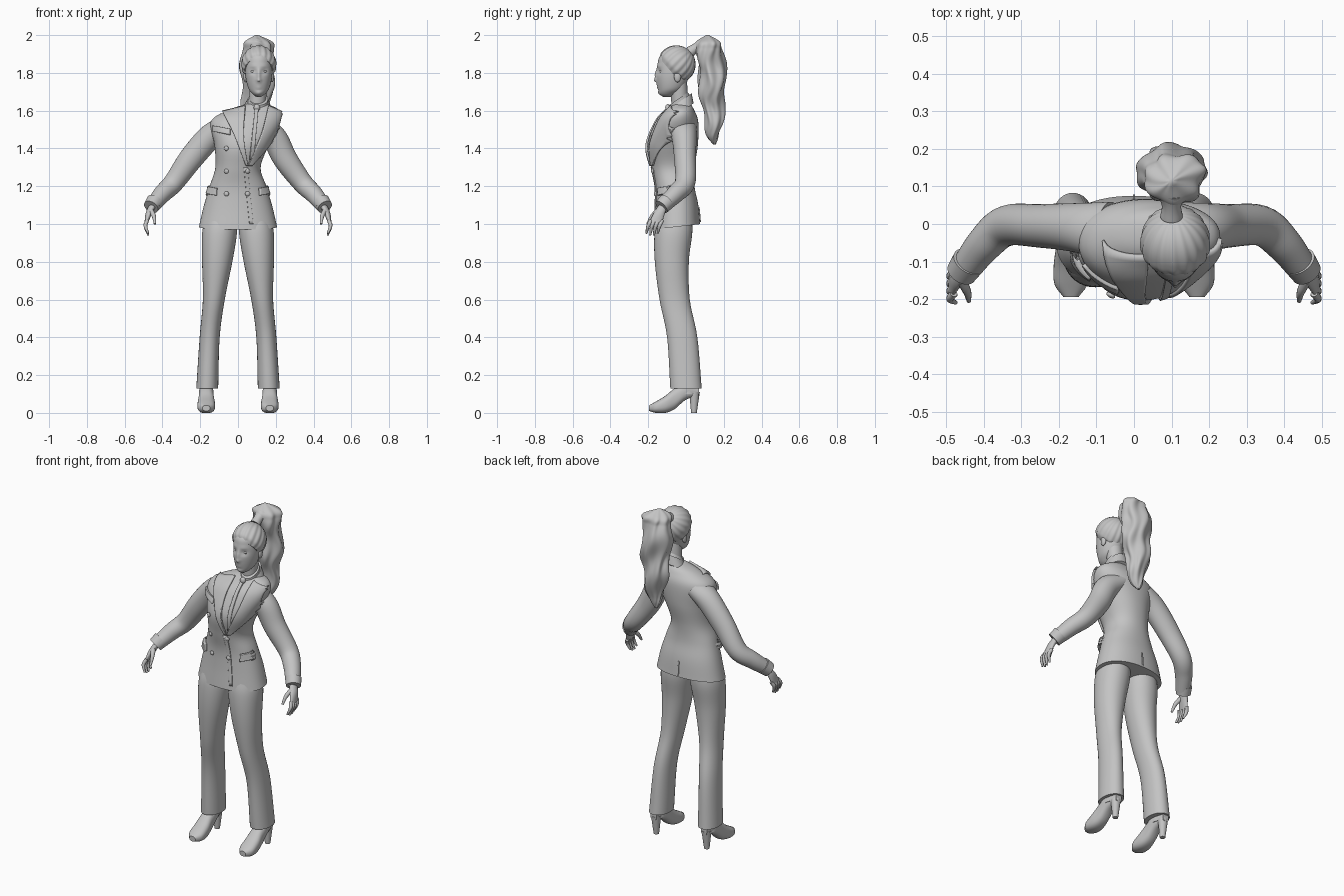
import bpy, bmesh, math
from mathutils import Vector, Matrix
from mathutils.bvhtree import BVHTree

if "Cube" in bpy.data.objects:
    bpy.data.objects.remove(bpy.data.objects["Cube"])

grey = (0.55, 0.55, 0.55, 1)
clay = bpy.data.materials.new("plain_grey")
clay.use_nodes = True
clay.diffuse_color = grey
clay.node_tree.nodes["Principled BSDF"].inputs["Base Color"].default_value = grey
parts = []


def finish(name, bm):
    bmesh.ops.recalc_face_normals(bm, faces=bm.faces)
    mesh = bpy.data.meshes.new(name)
    bm.to_mesh(mesh)
    bm.free()
    mesh.materials.append(clay)
    obj = bpy.data.objects.new(name, mesh)
    bpy.context.collection.objects.link(obj)
    parts.append(obj)
    return obj


def spline(rows, steps=6):
    """Smooth curve through rows of any width."""
    points = [Vector(row) for row in rows]
    before = points[0] * 2 - points[1]
    after = points[-1] * 2 - points[-2]
    points = [before] + points + [after]
    curve = []
    for a, b, c, d in zip(points, points[1:], points[2:], points[3:]):
        for step in range(steps):
            t = step / steps
            slope = (c - a) * t
            square = (a * 2 - b * 5 + c * 4 - d) * t * t
            cube = (b * 3 - a - c * 3 + d) * t * t * t
            curve.append(b + (slope + square + cube) / 2)
    return curve + [points[-2]]


def loft(name, rows, sides=32, power=2, axis="Z", warp=None, ripple=(0, 0, 0)):
    """Skin over rings (x, y, z, radius, radius) set flat, upright or across the path."""
    rows = spline([row if len(row) == 5 else (*row, row[-1]) for row in rows])
    bm = bmesh.new()
    rings = []
    count, amount, twist = ripple
    for i, row in enumerate(rows):
        across, along = Vector((1, 0, 0)), Vector((0, 1, 0))
        if axis == "Y":
            along = Vector((0, 0, 1))
        elif axis == "PATH":
            tangent = rows[min(i + 1, len(rows) - 1)] - rows[max(i - 1, 0)]
            turn = tangent.to_3d().to_track_quat('Z', 'Y')
            across, along = turn @ across, turn @ along
        ring = []
        for j in range(sides):
            angle = math.tau * j / sides
            grow = 1 + amount * math.sin(count * angle + twist * i)
            c, s = math.cos(angle), math.sin(angle)
            c = math.copysign(abs(c) ** (2 / power), c) * grow
            s = math.copysign(abs(s) ** (2 / power), s) * grow
            point = row.to_3d() + across * c * row[3] + along * s * row[4]
            if warp:
                warp(point)
            ring.append(bm.verts.new(point))
        rings.append(ring)
    for low, high in zip(rings, rings[1:]):
        for j in range(sides):
            bm.faces.new((low[j - 1], low[j], high[j], high[j - 1]))
    bm.faces.new(rings[0])
    bm.faces.new(rings[-1])
    return finish(name, bm)


def blob(name, location, scale, rotation=None):
    bm = bmesh.new()
    matrix = Matrix.LocRotScale(Vector(location), rotation, Vector(scale))
    bmesh.ops.create_uvsphere(bm, u_segments=20, v_segments=12, radius=1, matrix=matrix)
    return finish(name, bm)


# Jacket body, leaning to the left, with the hem higher at the back
def raise_back_hem(point):
    point.z += max(0, 1.1 - point.z) * (point.y + .05)


jacket = loft("jacket_body", [
    (0, -.05, .985, .207, .125), (0, -.05, 1.1, .18, .115), (0, -.06, 1.2, .15, .105),
    (0, -.07, 1.3, .12, .115), (.02, -.07, 1.42, .145, .133), (.04, -.045, 1.54, .185, .11),
    (.08, -.03, 1.6, .14, .075), (.1, -.025, 1.635, .06, .05)],
    sides=64, power=2.2, warp=raise_back_hem)
tree = BVHTree.FromPolygons([vertex.co for vertex in jacket.data.vertices],
                            [face.vertices for face in jacket.data.polygons])


def on_jacket(x, z, lift, facing=-1):
    """Point just above the cloth, and the way the cloth faces there."""
    hit, normal, index, distance = tree.ray_cast(Vector((x, facing, z)), Vector((0, -facing, 0)))
    if hit is None:
        hit, normal, index, distance = tree.find_nearest(Vector((x, facing / 10, z)))
    return hit + normal * lift, normal


def panel(name, edge, other_edge, thickness=.01, facing=-1, columns=12):
    """Cloth panel between two (x, z) edges, laid on the jacket."""
    bm = bmesh.new()
    grid = []
    for start, end in zip(spline(edge, steps=16), spline(other_edge, steps=16)):
        spots = [start.lerp(end, j / columns) for j in range(columns + 1)]
        grid.append([bm.verts.new(on_jacket(*spot, thickness / 3, facing)[0]) for spot in spots])
    for row, following in zip(grid, grid[1:]):
        for j in range(columns):
            bm.faces.new((row[j], row[j + 1], following[j + 1], following[j]))
    solid = finish(name, bm).modifiers.new("thickness", 'SOLIDIFY')
    solid.thickness, solid.offset = thickness, 0


def flap(name, x, z, width, height, rise, thickness):
    """Slanted pocket flap; a negative width runs to the right."""
    panel(name, [(x, z), (x, z - height)],
          [(x + width, z + rise), (x + width, z + rise - height)], thickness)


# Lapels, tie, front edge and back vent
panel("right_lapel", [(.04, 1.62), (.03, 1.47), (.05, 1.31)],
      [(-.08, 1.59), (-.02, 1.47), (.04, 1.31)], thickness=.014)
panel("left_lapel", [(.16, 1.62), (.12, 1.47), (.05, 1.31)],
      [(.23, 1.59), (.18, 1.45), (.07, 1.31)], thickness=.014)
panel("tie", [(.09, 1.62), (.06, 1.34)], [(.11, 1.62), (.08, 1.34)])
panel("front_edge", [(.03, 1.3), (.06, 1)], [(.05, 1.3), (.08, 1)], thickness=.006)
panel("back_vent", [(-.003, 1.09), (-.003, 1.01)], [(.003, 1.09), (.003, 1.01)], thickness=.006, facing=1)

# Pockets and two columns of buttons
for side in (-1, 1):
    flap("hip_pocket_flap", side * .11, 1.19, side * .06, .04, rise=.01, thickness=.02)
flap("right_breast_pocket", -.04, 1.5, -.09, .03, rise=.02, thickness=.012)
flap("left_breast_pocket", .17, 1.5, .04, .03, rise=.02, thickness=.012)
for height, left_x in ((1.16, .05), (1.28, .05), (1.4, .13)):
    for x in (-.06, left_x):
        spot, normal = on_jacket(x, height, lift=.004)
        blob("jacket_button", spot, (.013, .013, .007), normal.to_track_quat('Z', 'Y'))


# Neck and collars, high at the nape
def raise_nape(point):
    point.z += (point.y + .03) * .7


loft("neck", [(.1, -.03, 1.6, .045), (.11, -.04, 1.76, .045)])
loft("jacket_collar", [(.1, -.03, 1.59, .085, .07), (.105, -.03, 1.65, .057, .06)], warp=raise_nape)
loft("shirt_collar", [(.1, -.03, 1.62, .06), (.11, -.04, 1.67, .05)], warp=raise_nape)
blob("tie_knot", (.1, -.096, 1.615), (.017, .014, .02))

# Head with modelled features: (side offset, height above chin, width, height, depth)
middle, chin = .11, 1.68
features = {
    "nose_bridge": (0, .11, .01, .025, -.01),
    "nose_tip": (0, .08, .014, .01, -.014),
    "eye_socket": (.03, .13, .018, .012, .011),
    "upper_lip": (0, .055, .02, .005, -.006),
    "lower_lip": (0, .042, .017, .005, -.006),
    "chin": (0, .012, .018, .012, -.005),
    "brow": (.03, .155, .02, .006, -.004),
}


def sculpt_face(point):
    if point.y < -.07:
        aside, height = abs(point.x - middle), point.z - chin
        for offset, level, width, spread, depth in features.values():
            reach = ((aside - offset) / width) ** 2 + ((height - level) / spread) ** 2
            point.y += depth * math.exp(-reach)


skull = [(-.1, -.008, .01, .02), (-.095, .01, .035, .045), (-.08, .04, .056, .068), (-.07, .1, .07, .086),
         (-.06, .17, .073, .09), (-.055, .21, .066, .082), (-.05, .25, .03, .04)]
loft("head", [(middle, y, chin + height, wide, deep) for y, height, wide, deep in skull],
     sides=96, warp=sculpt_face)
for side in (-1, 1):
    blob("eye", (middle + side * .03, -.129, chin + .128), (.014, .012, .008))
    blob("ear", (middle + side * .07, -.045, chin + .1), (.011, .018, .03))

# Hair swept back from a tucked hairline to the tie
centre, pole = Vector((middle, -.05, 1.845)), Vector((0, .75, .66))
cap = []
for i in range(9):
    angle = math.radians(118 - 14 * i)
    radius = math.sin(angle) * (.1 if i else .092)
    cap.append((*(centre + pole * math.cos(angle) / 10), radius * .92, radius))
loft("swept_hair", cap, sides=128, axis="PATH", ripple=(17, .02, .06))
loft("hair_tie", [(.1, .02, 1.91, .03), (.1, .05, 1.93, .026), (.1, .08, 1.94, .04)], axis="PATH")


# Wavy ponytail, full at the top and thinning to a point
def wave(point):
    point.x += math.sin(point.z * 30) / 120 + math.sin(point.y * 60 + point.z * 25) / 200
    point.y += math.sin(point.z * 27 + point.x * 25) / 110


locks = []
for i in range(17):
    t = i / 16
    radius = max(.008, .13 * t ** .2 * (1 - t) ** .5)
    locks.append((.1, .115 + .035 * math.sqrt(t), 2 - .58 * t, radius, radius * .84))
loft("ponytail", locks, sides=96, warp=wave, ripple=(7, .06, .08))

# Limbs, built once for each side
lean = .02
for side in (-1, 1):
    loft("sleeve", [(lean + side * .09, -.02, 1.52, .08, .055), (lean + side * .17, -.01, 1.46, .066),
                    (side * .25, -.005, 1.345, .058, .064), (side * .34, -.005, 1.22, .054),
                    (side * .4, -.055, 1.16, .048), (side * .45, -.12, 1.1, .04)], axis="PATH")
    loft("sleeve_cuff", [(side * .44, -.1, 1.12, .045), (side * .46, -.13, 1.09, .041)], axis="PATH")

    # Hand with the fingers in a row from front to back
    loft("palm", [(side * .45, -.12, 1.1, .02, .024), (side * .47, -.14, 1.06, .018, .03),
                  (side * .485, -.16, 1.01, .01, .034)])
    for i in range(4):
        knuckle = -.185 + i / 50
        tip = .95 if i in (0, 3) else .94
        loft("finger", [(side * .48, knuckle, 1.02, .01), (side * .49, knuckle - .015, .99, .01),
                        (side * .475, knuckle - .025, tip, .005)], sides=12, axis="PATH")
    loft("thumb", [(side * .46, -.15, 1.07, .014), (side * .445, -.18, 1.04, .011),
                   (side * .44, -.205, 1, .006)], sides=12, axis="PATH")

    # Flared trouser leg
    loft("trouser_leg", [(side * .163, 0, .13, .058, .083), (side * .15, -.02, .4, .053, .08),
                         (side * .128, -.06, .6, .058, .08), (side * .11, -.075, .8, .08, .09),
                         (side * .098, -.067, .95, .092, .1), (side * .09, -.06, 1.04, .08, .09)],
         sides=40, power=2.1)

    # Heeled shoe, from (y, bottom, top, half width)
    profile = [(.07, .09, .14, .02), (0, .07, .16, .036), (-.06, .02, .13, .04),
               (-.11, 0, .09, .046), (-.16, 0, .06, .044), (-.195, .01, .04, .02)]
    loft("shoe", [(side * .168, y, (bottom + top) / 2, wide, (top - bottom) / 2)
                  for y, bottom, top, wide in profile], power=2.5, axis="Y")
    loft("shoe_heel", [(side * .168, .042, 0, .015), (side * .168, .045, .11, .028)])
    loft("ankle", [(side * .168, 0, .1, .036, .055), (side * .165, 0, .2, .03, .04)])

# Smooth shading with sharp edges kept
bpy.ops.object.select_all(action='DESELECT')
for part in parts:
    part.select_set(True)
bpy.context.view_layer.objects.active = jacket
bpy.ops.object.shade_smooth_by_angle(angle=math.radians(50))
